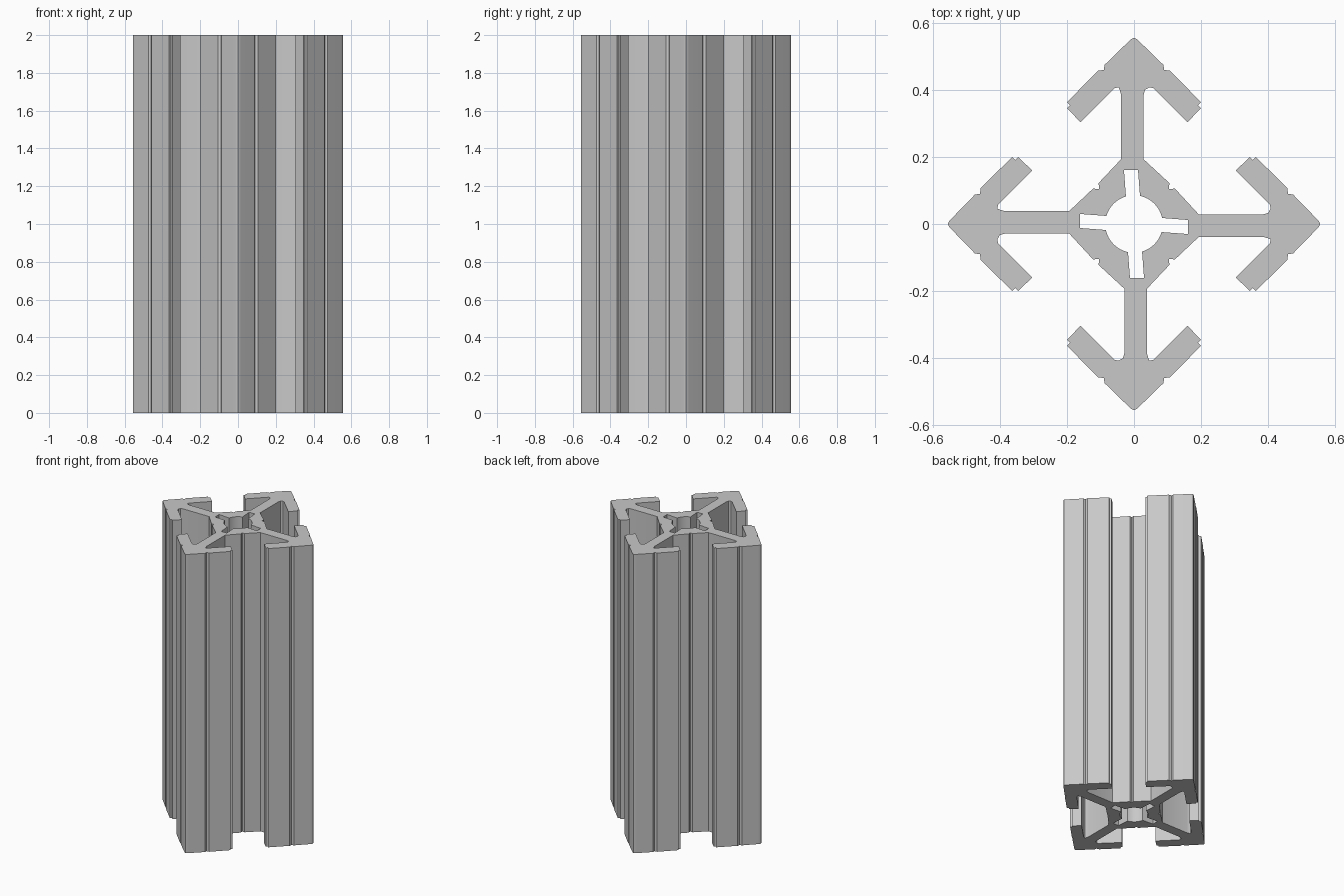
import bpy, bmesh, math
from mathutils import Vector

HEIGHT = 2.0
STEM_SHIFT = Vector((0, -0.005))
ARC_STEPS = 8

cube = bpy.data.objects.get("Cube")
if cube:
    bpy.data.objects.remove(cube)


def vectors(points):
    return [Vector(p) for p in points]


def around_axis(arm):
    """Repeat the +x arm anticlockwise, reflecting it across the diagonals."""
    upper = [Vector((p.y, p.x)) for p in reversed(arm)]
    half = arm + upper
    return half + [-p for p in half]


def arc_between(start, end):
    """Points on the round bore strictly between two slot mouths."""
    a, b = (math.atan2(p.y, p.x) for p in (start, end))
    sweep = (b - a) % math.tau
    radius = start.length
    return [Vector((math.cos(a + sweep * i / ARC_STEPS),
                    math.sin(a + sweep * i / ARC_STEPS))) * radius
            for i in range(1, ARC_STEPS)]


# Half of one arm: core groove and stem, then the hooked head out to its tip
stem = vectors([(0.106, 0.104), (0.122, 0.106), (0.193, 0.034),
                (0.387, 0.034), (0.401, 0.038), (0.408, 0.046), (0.406, 0.057)])
head = vectors([(0.304, 0.160), (0.346, 0.200), (0.355, 0.191), (0.364, 0.200),
                (0.458, 0.107), (0.460, 0.090), (0.475, 0.088),
                (0.545, 0.016), (0.552, 0.008), (0.556, 0)])


def half_arm(side):
    flipped = [Vector((p.x, p.y * side)) for p in stem + head]
    for p in flipped[2:5]:
        p += STEM_SHIFT
    return flipped


lower, upper = half_arm(-1), half_arm(1)
outline = around_axis(lower + upper[-2::-1])

# Central bore with four slightly skewed slots
slot = vectors([(0.082, -0.024), (0.161, -0.030), (0.161, 0.012), (0.084, 0.018)])
slot[0] *= slot[3].length / slot[0].length
corners = around_axis(slot)
bore = []
for i, point in enumerate(corners):
    bore.append(point)
    if i % len(slot) == len(slot) - 1:
        bore += arc_between(point, corners[(i + 1) % len(corners)])

# Fill the section and pull it up into a solid bar
bm = bmesh.new()
edges = []
for loop in (outline, bore):
    verts = [bm.verts.new((p.x, p.y, 0)) for p in loop]
    edges += [bm.edges.new((v, verts[(i + 1) % len(verts)]))
              for i, v in enumerate(verts)]
bmesh.ops.triangle_fill(bm, edges=edges, use_beauty=True)
pulled = bmesh.ops.extrude_face_region(bm, geom=bm.faces[:], use_keep_orig=True)
top_verts = [g for g in pulled["geom"] if isinstance(g, bmesh.types.BMVert)]
bmesh.ops.translate(bm, verts=top_verts, vec=(0, 0, HEIGHT))
bmesh.ops.recalc_face_normals(bm, faces=bm.faces[:])

mesh = bpy.data.meshes.new("slotted_bar")
bm.to_mesh(mesh)
bm.free()
bar = bpy.data.objects.new("slotted_bar", mesh)
bpy.context.collection.objects.link(bar)

# Plain aluminium grey
grey = bpy.data.materials.new("aluminium_grey")
grey.use_nodes = True
colour = (0.58, 0.58, 0.58, 1)
grey.diffuse_color = colour
grey.node_tree.nodes["Principled BSDF"].inputs["Base Color"].default_value = colour
mesh.materials.append(grey)

# Smooth only the bore and fillets
bpy.ops.object.select_all(action="DESELECT")
bar.select_set(True)
bpy.context.view_layer.objects.active = bar
bpy.ops.object.shade_smooth_by_angle(angle=math.radians(20))
